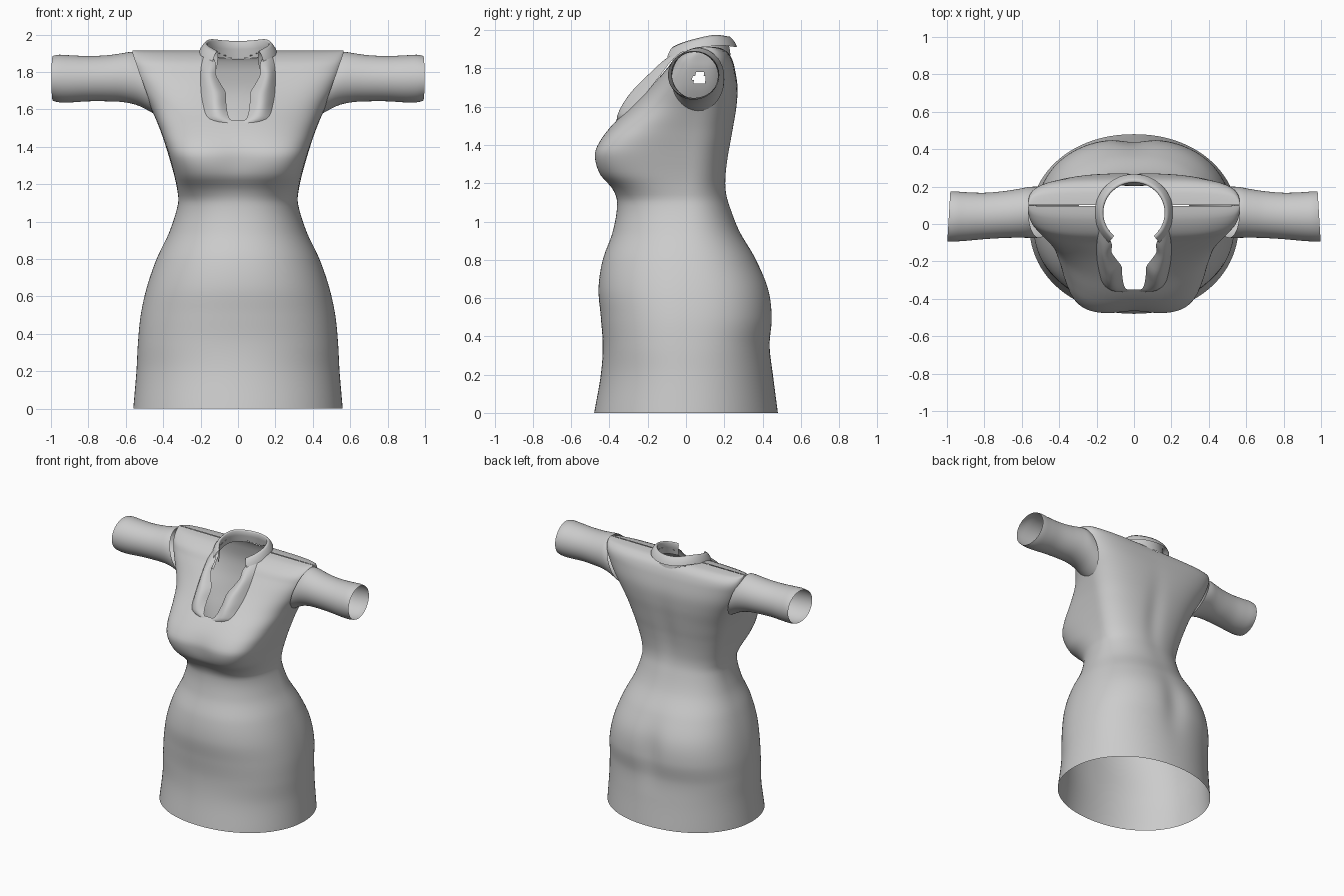
import bpy, bmesh, math

if "Cube" in bpy.data.objects:
    bpy.data.objects.remove(bpy.data.objects["Cube"])

fabric = bpy.data.materials.new("grey_fabric")
fabric.diffuse_color = (0.6, 0.6, 0.6, 1)
fabric.use_nodes = True
fabric.node_tree.nodes["Principled BSDF"].inputs["Base Color"].default_value = fabric.diffuse_color


def curve(table, col, t):
    """Smooth interpolation of one table column over the first column."""
    n = len(table)
    t = min(max(t, table[0][0]), table[-1][0])
    i = 0
    while i < n - 2 and t > table[i + 1][0]:
        i += 1

    def slope(k):
        a, b = table[max(k - 1, 0)], table[min(k + 1, n - 1)]
        return (b[col] - a[col]) / (b[0] - a[0])
    h = table[i + 1][0] - table[i][0]
    s = (t - table[i][0]) / h
    p, q = table[i][col], table[i + 1][col]
    return (p * (2*s**3 - 3*s**2 + 1) + q * (3*s**2 - 2*s**3)
            + h * slope(i) * (s**3 - 2*s**2 + s) + h * slope(i + 1) * (s**3 - s**2))


def loft(name, rows, closed=True, cut=None):
    """Skin rows of points into a smooth sheet, dropping faces where cut() is true."""
    bm = bmesh.new()
    vs = [[bm.verts.new(p) for p in row] for row in rows]
    m = len(rows[0])
    for a, b in zip(vs, vs[1:]):
        for j in range(m if closed else m - 1):
            k = (j + 1) % m
            bm.faces.new((a[j], a[k], b[k], b[j]))
    if cut:
        gone = [f for f in bm.faces if cut(f.calc_center_median())]
        bmesh.ops.delete(bm, geom=gone, context='FACES')
    for f in bm.faces:
        f.smooth = True
    me = bpy.data.meshes.new(name)
    bm.to_mesh(me)
    bm.free()
    me.materials.append(fabric)
    ob = bpy.data.objects.new(name, me)
    bpy.context.collection.objects.link(ob)
    return ob


# Dress body: z, half width, front y, back y, front squareness, back squareness
BODY = [
    (0.00, .56, -.48, .48, 2.1, 2.1),
    (0.20, .543, -.445, .455, 2.1, 2.2),
    (0.35, .535, -.435, .443, 2.2, 2.3),
    (0.50, .52, -.445, .457, 2.2, 2.4),
    (0.65, .487, -.457, .437, 2.2, 2.4),
    (0.80, .435, -.435, .37, 2.2, 2.3),
    (0.95, .365, -.382, .28, 2.2, 2.2),
    (1.10, .32, -.36, .225, 2.4, 2.2),
    (1.17, .325, -.385, .212, 2.9, 2.2),
    (1.25, .342, -.455, .213, 3.8, 2.3),
    (1.35, .37, -.48, .225, 4.4, 2.4),
    (1.42, .392, -.452, .237, 4.0, 2.5),
    (1.50, .42, -.39, .25, 3.2, 2.6),
    (1.60, .463, -.29, .265, 2.6, 2.8),
    (1.70, .515, -.19, .27, 2.7, 3.0),
    (1.80, .55, -.10, .255, 3.5, 3.5),
    (1.85, .56, -.06, .24, 4, 4),
    (1.88, .565, -.02, .222, 4, 4),
    (1.90, .565, .02, .195, 4, 4),
    (1.91, .565, .055, .165, 4, 4),
    (1.915, .565, .097, .102, 4, 4),
]


def body_ring(z, segs=112):
    w, yf, yb, nf, nb = (curve(BODY, c, z) for c in range(1, 6))
    yc = 0.1 * (z / 1.92) ** 4
    ring = []
    for j in range(segs):
        a = 2 * math.pi * j / segs
        c, s = math.cos(a), math.sin(a)
        n, d = (nb, yb - yc) if s > 0 else (nf, yc - yf)
        r = (abs(c) ** n + abs(s) ** n) ** (-1 / n)
        x, y = w * c * r, yc + d * s * r
        # shallow cleft at the seat, spine groove and hollow between the bust
        if s > 0:
            y -= 0.022 * math.exp(-(x / .09) ** 2 - ((z - .55) / .2) ** 2)
            y -= 0.012 * math.exp(-(x / .07) ** 2 - ((z - 1.35) / .25) ** 2)
        else:
            y += 0.015 * math.exp(-(x / .1) ** 2 - ((z - 1.33) / .1) ** 2)
        ring.append((x, y, z))
    return ring


def body_cut(p):
    armhole = p.z > 1.6 and abs(p.x) > .53 + .35 * (p.z - 1.74)
    neck = p.z > 1.8 and (p.x / .18) ** 2 + ((p.y - .06) / .17) ** 2 < 1
    opening = p.z > 1.545 and p.y < .06 and abs(p.x) < min(.14, .03 + 1.2 * (p.z - 1.53))
    return armhole or neck or opening


levels = [1.8 * i / 90 for i in range(90)] + [1.8 + .01 * i for i in range(10)]
levels += [1.9, 1.905, 1.91, 1.913, 1.915]
loft("dress_body", [body_ring(z) for z in levels], cut=body_cut)

# Sleeves: x, lean of the ring, centre y, centre z, y radius, z radius
SLEEVE = [
    (.507, .057, .063, 1.742, .137, .165),
    (.56, .03, .062, 1.762, .136, .143),
    (.62, .012, .057, 1.768, .130, .130),
    (.70, .0, .050, 1.766, .125, .123),
    (.80, .0, .043, 1.764, .124, .121),
    (.90, .0, .040, 1.763, .130, .126),
    (.96, .0, .040, 1.765, .134, .127),
    (.99, .0, .040, 1.766, .134, .120),
]
for side, label in ((1, "right"), (-1, "left")):
    rows = []
    for i in range(29):
        x0 = .507 + (.99 - .507) * i / 28
        x, lean, yc, zc, ry, rz = x0, *(curve(SLEEVE, c, x0) for c in range(1, 6))
        bow = .008 * max(0, (x0 - .9) / .09)
        rows.append([(side * (x + lean * math.sin(a) - bow * math.cos(a)),
                      yc + ry * math.cos(a), zc + rz * math.sin(a))
                     for a in (2 * math.pi * j / 48 for j in range(48))])
    loft(label + "_sleeve", rows)

# Folded collar: y against top edge height
TOP = [(-.08, 1.905), (-.03, 1.93), (.05, 1.955), (.15, 1.975), (.23, 1.965)]
# profile: outward offset and drop below the top edge
FOLD = [(.042, .055), (.034, .035), (.018, .012), (.004, 0), (-.004, .01), (0, .045), (.008, .095)]
rows = []
for i in range(61):
    a = math.radians(-50 + 280 * i / 60)
    c, s = math.cos(a), math.sin(a)
    top = curve(TOP, 1, .06 + .165 * s)
    rows.append([((.168 + o) * c, .06 + (.165 + o) * s, top - d) for o, d in FOLD])
loft("collar", rows, closed=False)

# Lapels beside the front opening: z, inner x, outer x, inner edge y, bulge
LAPEL = [
    (1.52, .005, .15, -.365, .0),
    (1.55, .045, .178, -.345, .022),
    (1.62, .062, .19, -.285, .05),
    (1.69, .066, .197, -.228, .055),
    (1.74, .095, .20, -.188, .045),
    (1.79, .12, .20, -.15, .03),
    (1.84, .118, .195, -.11, .015),
    (1.88, .135, .185, -.065, .0),
]
for side, label in ((1, "right"), (-1, "left")):
    rows = []
    for i in range(25):
        z = 1.52 + .36 * i / 24
        xi, xo, y, bulge = (curve(LAPEL, c, z) for c in range(1, 5))
        rows.append([(side * (xi + (xo - xi) * u),
                      y + .035 * u * u - bulge * math.sin(math.pi * u), z)
                     for u in (k / 10 for k in range(11))])
    loft(label + "_lapel", rows, closed=False)
